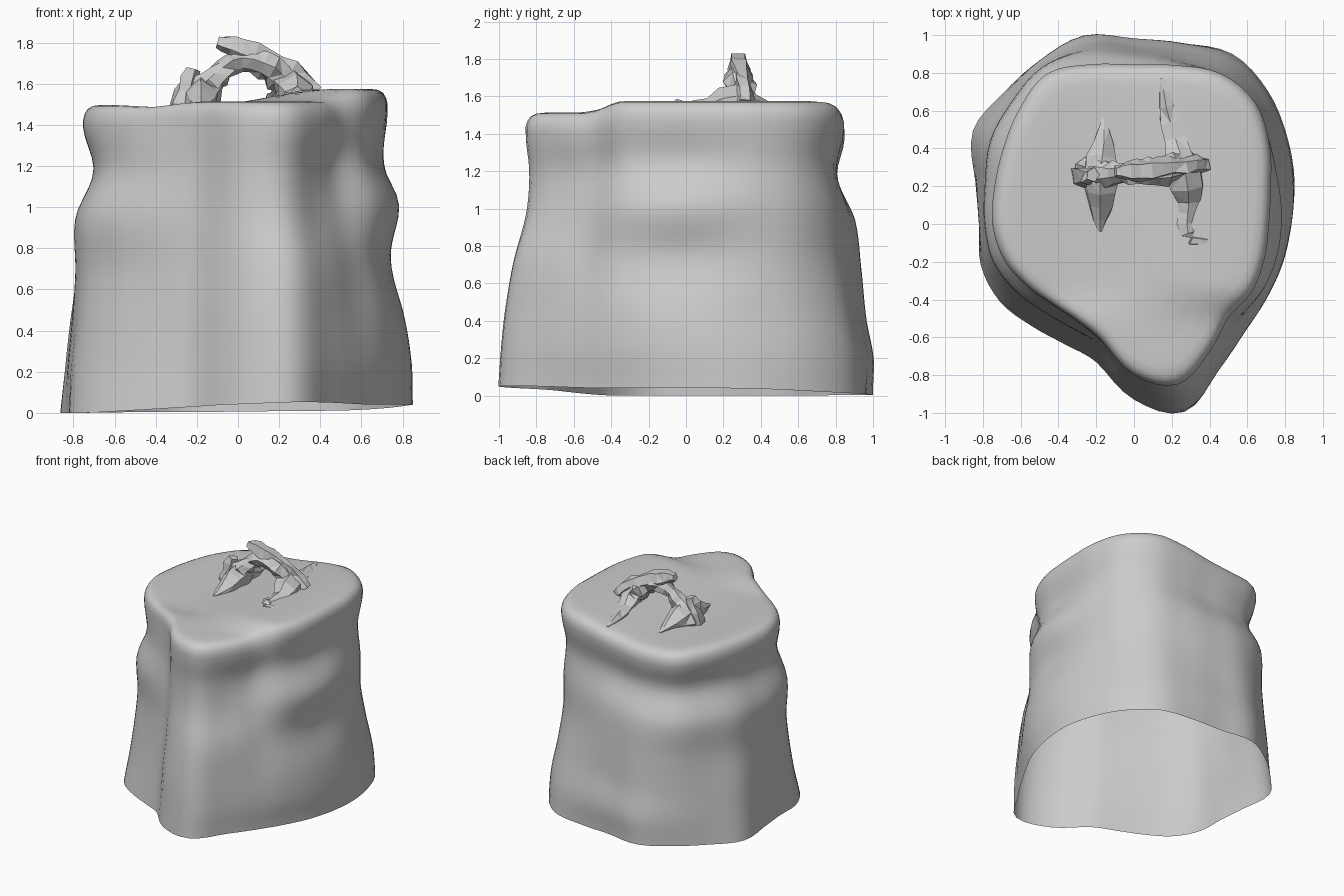
import bpy, bmesh, math, random
from mathutils import Vector

if "Cube" in bpy.data.objects:
    bpy.data.objects.remove(bpy.data.objects["Cube"])

random.seed(4)
N = 96  # points per ring


def catmull(v, t, loop):
    n = len(v)
    i = math.floor(t)
    f = t - i
    g = (lambda k: v[k % n]) if loop else (lambda k: v[min(max(k, 0), n - 1)])
    a, b, c, d = g(i - 1), g(i), g(i + 1), g(i + 2)
    return b + .5 * f * (c - a + f * (2 * a - 5 * b + 4 * c - d + f * (3 * (b - c) + d - a)))


def clamp(v, lo, hi):
    return max(lo, min(hi, v))


def smooth_step(a, b, v):
    s = clamp((v - a) / (b - a), 0, 1)
    return s * s * (3 - 2 * s)


def make_object(name, bm, smooth):
    bmesh.ops.recalc_face_normals(bm, faces=bm.faces)
    mesh = bpy.data.meshes.new(name)
    bm.to_mesh(mesh)
    bm.free()
    for p in mesh.polygons:
        p.use_smooth = smooth
    ob = bpy.data.objects.new(name, mesh)
    bpy.context.collection.objects.link(ob)
    return ob


def bridge(bm, a, b):
    n = len(a)
    for i in range(n):
        j = (i + 1) % n
        bm.faces.new((a[i], a[j], b[j], b[i]))


# Plateau outlines: radius every 15 degrees, counter-clockwise from +x
FOOT = [.83, .88, .935, 1.0, 1.04, .99, .97, 1.03, 1.0, .98, .985, .87,
        .82, .84, .82, .765, .735, .76, .93, 1.03, .89, .81, .785, .80]
RIM = [.715, .75, .83, .91, .92, .87, .845, .875, .92, .86, .80, .765,
       .75, .715, .655, .605, .595, .645, .80, .88, .79, .705, .72, .715]
# Weathered bulges and hollows: one row per height, one value per 30 degrees
BULGE = [
    [0] * 12,
    [.02, .0, .0, .03, .01, 0, .01, -.02, -.01, 0, .02, .03],
    [.01, -.03, -.03, .01, 0, 0, 0, -.03, -.02, 0, .02, .03],
    [-.04, -.05, -.06, .01, 0, -.01, 0, -.03, -.02, -.02, .01, .0],
    [.03, -.03, -.05, .0, .01, .01, .015, .01, 0, -.04, -.05, .02],
    [-.05, -.04, -.06, -.06, -.07, -.06, -.06, -.03, -.01, -.03, -.06, -.04],
    [0] * 12]
LEVELS = [0, .2, .42, .7, .97, 1.2, 1.42]


def level_pos(z):
    for i in range(6):
        if z <= LEVELS[i + 1]:
            return i + (z - LEVELS[i]) / (LEVELS[i + 1] - LEVELS[i])
    return 6


def top_height(x, y):
    h = 1.485 + .09 * smooth_step(-.25, .5, x) + .012 * smooth_step(-.35, -.65, x)
    return h + (1.513 - h) * smooth_step(-.33, -.54, y)


def plateau_ring(bm, z, scale=1.0, drop=None):
    ring = []
    for k in range(N):
        u = k / N
        foot, rim = catmull(FOOT, u * 24, True), catmull(RIM, u * 24, True)
        f = z / 1.42
        bulge = catmull([catmull(row, u * 12, True) for row in BULGE], level_pos(z), False)
        r = (foot + (rim - foot) * f + bulge) * scale
        a = u * math.tau
        x, y = r * math.cos(a), r * math.sin(a)
        top = top_height(x, y)
        if drop is None:
            low = clamp(.03 + .04 * x, 0, .04) * smooth_step(1.3, .2, y) + .012 * smooth_step(-.4, -.9, y)
            h = low + (top - .11 - low) * f
        else:
            h = top - drop
        ring.append(bm.verts.new((x, y, h)))
    return ring


# Plateau: wall rings, rounded rim, then the gently tilted top
bm = bmesh.new()
rings = [plateau_ring(bm, 1.42 * i / 28) for i in range(29)]
for scale, drop in ((1.0, .075), (.99, .045), (.97, .02), (.935, .005), (.88, 0),
                    (.78, 0), (.68, 0), (.56, 0), (.45, 0), (.32, 0), (.2, 0), (.1, 0)):
    rings.append(plateau_ring(bm, 1.42, scale, drop))
for a, b in zip(rings, rings[1:]):
    bridge(bm, a, b)
centre = bm.verts.new((0, 0, top_height(0, 0)))
for i in range(N):
    bm.faces.new((rings[-1][i], rings[-1][(i + 1) % N], centre))
make_object("rock_plateau", bm, True)


# Craggy rock: jittered faceted tube along a path of (x, y, z, radius)
def crag(name, path, sides=6, jitter=.28, steps=2):
    bm = bmesh.new()
    pts = []
    for i in range((len(path) - 1) * steps + 1):
        pts.append([catmull([p[c] for p in path], i / steps, False) for c in range(4)])
    rings = []
    for i, p in enumerate(pts):
        tangent = (Vector(pts[min(i + 1, len(pts) - 1)][:3]) - Vector(pts[max(i - 1, 0)][:3])).normalized()
        ref = Vector((0, 1, 0)) if abs(tangent.y) < .7 else Vector((0, 0, 1))
        side = tangent.cross(ref).normalized()
        up = side.cross(tangent)
        ring = []
        for k in range(sides):
            a = math.tau * (k + .5) / sides
            r = max(p[3], .006) * (1 + random.uniform(-jitter, jitter))
            ring.append(bm.verts.new(Vector(p[:3]) + (side * math.cos(a) + up * math.sin(a)) * r))
        rings.append(ring)
    for a, b in zip(rings, rings[1:]):
        bridge(bm, a, b)
    bm.faces.new(rings[0])
    bm.faces.new(rings[-1])
    bmesh.ops.triangulate(bm, faces=[f for f in bm.faces if random.random() < .6])
    return make_object(name, bm, False)


# Natural arch on the plateau
crag("arch_span", [(-.2, .26, 1.45, .12), (-.19, .27, 1.55, .085), (-.13, .27, 1.61, .065),
                   (-.07, .27, 1.67, .055), (.02, .28, 1.71, .06), (.12, .28, 1.685, .07),
                   (.2, .29, 1.64, .075), (.25, .3, 1.57, .09), (.27, .29, 1.46, .12)], 7)
crag("arch_crest", [(-.1, .28, 1.8, .03), (-.03, .28, 1.78, .055), (.08, .285, 1.745, .06),
                    (.2, .3, 1.7, .055), (.31, .31, 1.63, .05), (.37, .32, 1.56, .045)], 5)
crag("left_spire", [(-.28, .25, 1.45, .06), (-.25, .25, 1.56, .06), (-.22, .26, 1.67, .035)], 5)

# Low ridges running out from each arch foot
crag("left_ridge", [(-.16, .56, 1.485, .01), (-.16, .42, 1.49, .055), (-.18, .26, 1.53, .1),
                    (-.18, .1, 1.49, .065), (-.18, -.04, 1.485, .01)])
crag("right_ridge", [(.15, .77, 1.53, .01), (.17, .62, 1.52, .05), (.22, .45, 1.525, .055),
                     (.27, .28, 1.56, .1), (.29, .12, 1.525, .06), (.28, 0, 1.53, .055),
                     (.31, -.09, 1.535, .045), (.42, -.09, 1.56, .01)])
